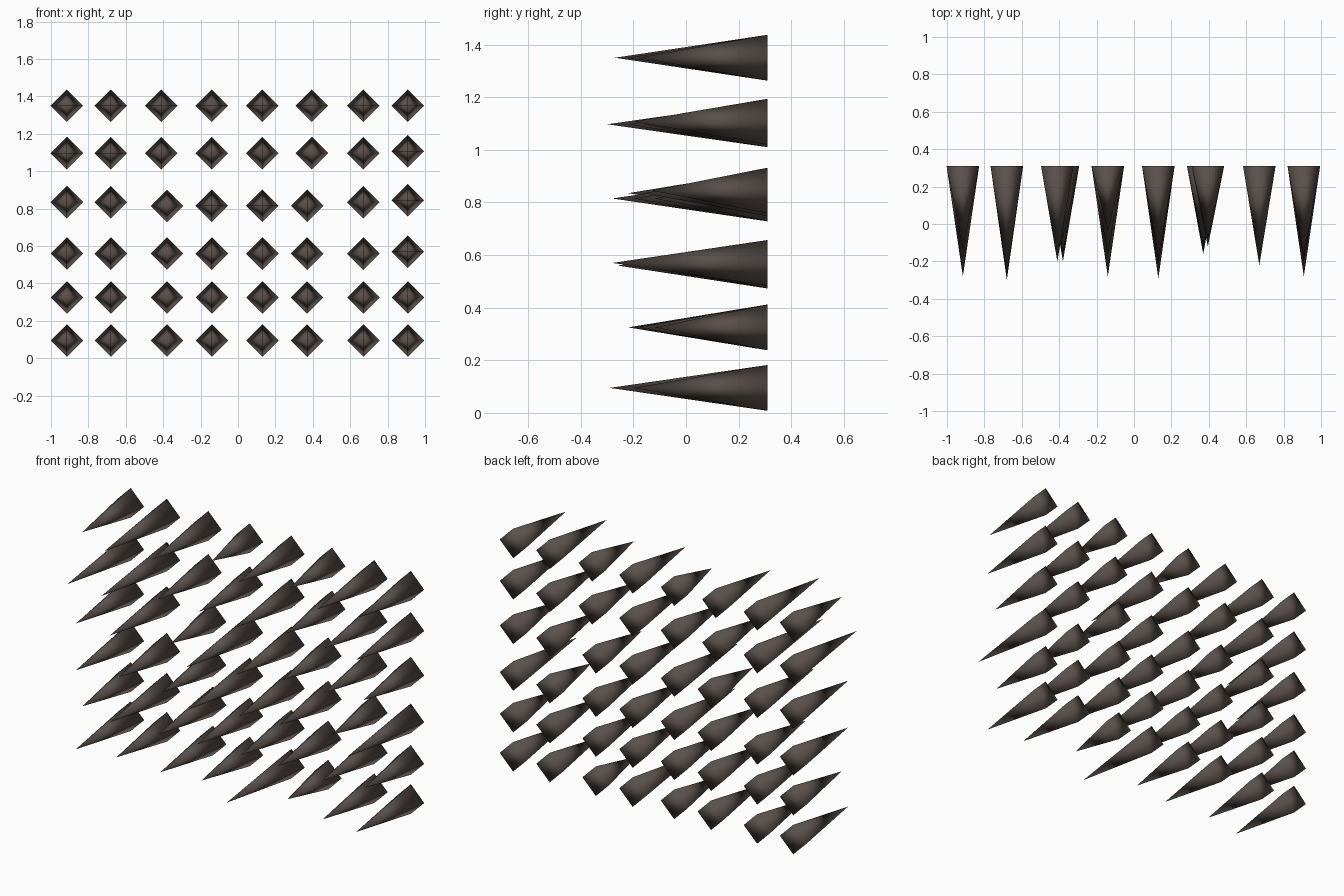
import bpy, bmesh

# Remove the default cube
cube = bpy.data.objects.get("Cube")
if cube:
    bpy.data.objects.remove(cube, do_unlink=True)

metal = bpy.data.materials.new("dark_brown_iron")
metal.use_nodes = True
colour = (0.10, 0.08, 0.07, 1)
metal.diffuse_color = colour
metal.node_tree.nodes["Principled BSDF"].inputs["Base Color"].default_value = colour

BACK, RADIUS = 0.31, 0.087

# Spike rows from the bottom up: row height, then x, z offset and tip y per spike
columns = [-0.915, -0.68, -0.38, -0.14, 0.13, 0.37, 0.67, 0.908]
rows = [
    (0.095, [-.20, -.16, -.18, -.14, -.29, -.07, -.17, -.20]),
    (0.325, [-.14, -.22, -.20, -.18, -.16, -.16, -.18, -.12]),
    (0.560, [-.20, -.14, -.16, -.26, -.18, -.14, -.08, -.28]),
    (0.825, [-.20, -.22, -.08, -.28, -.20, -.12, -.16, -.13]),
    (1.097, [-.28, -.30, -.16, -.16, -.22, -.12, -.16, -.20]),
    (1.350, [-.14, -.27, -.20, -.04, -.18, -.08, -.22, -.18]),
]


def spike(name, x, z, tip):
    """Four-sided spike with a flat back, pointing forward."""
    bm = bmesh.new()
    ring = [bm.verts.new((x + dx * RADIUS, BACK, z + dz * RADIUS))
            for dx, dz in ((1, 0), (0, 1), (-1, 0), (0, -1))]
    point = bm.verts.new((x, tip, z))
    bm.faces.new(ring)
    for a, b in zip(ring, ring[1:] + ring[:1]):
        bm.faces.new((a, b, point))
    bmesh.ops.recalc_face_normals(bm, faces=bm.faces)
    for f in bm.faces:
        f.smooth = True
    mesh = bpy.data.meshes.new(name)
    bm.to_mesh(mesh)
    bm.free()
    mesh.materials.append(metal)
    bpy.context.collection.objects.link(bpy.data.objects.new(name, mesh))


for r, (height, tips) in enumerate(rows):
    for c, tip in enumerate(tips):
        x, z = columns[c], height
        # Small irregularities of the grid
        if r >= 4 and c == 2:
            x -= 0.03
        if r >= 4 and c == 5:
            x += 0.025
        if r == 3:
            z += 0.01 if c in (0, 1, 6, 7) else -0.01
        if r in (2, 3, 4) and c == 7:
            z += 0.01
        spike(f"spike_{r + 1}_{c + 1}", x, z, tip)
